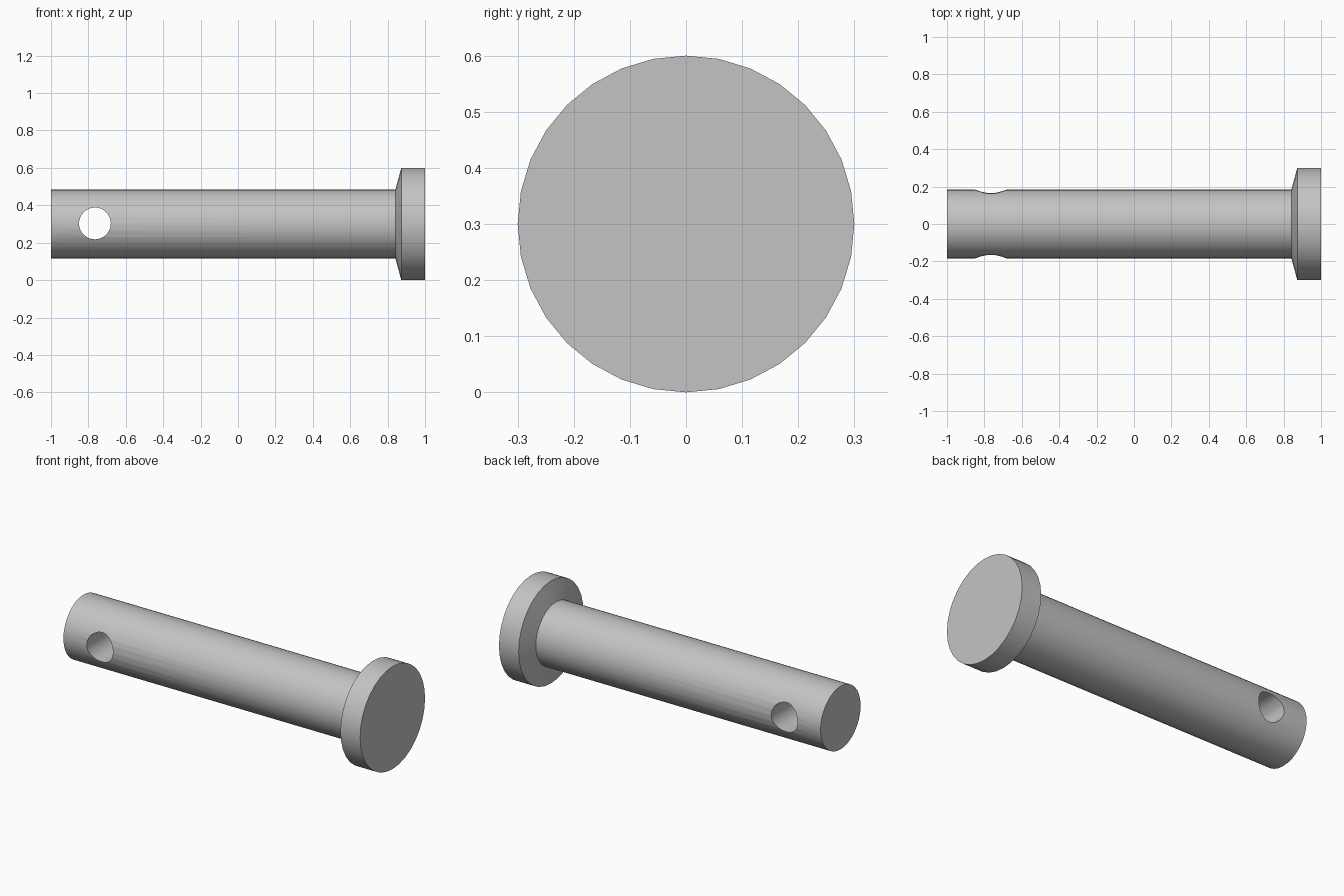
import bpy, bmesh, math
from mathutils import Matrix, Vector

default = bpy.data.objects.get("Cube")
if default:
    bpy.data.objects.remove(default, do_unlink=True)

SEGMENTS = 32
AXIS_Z = 0.3

# Plain grey metal
steel = bpy.data.materials.new("grey steel")
steel.use_nodes = True
GREY = (0.55, 0.55, 0.55, 1)
steel.diffuse_color = GREY
steel.node_tree.nodes["Principled BSDF"].inputs["Base Color"].default_value = GREY


def lathe(name, profile):
    """Revolve (x, radius) points about the pin axis and cap both ends."""
    bm = bmesh.new()
    rings = []
    for x, r in profile:
        ring = []
        for i in range(SEGMENTS):
            a = math.tau * i / SEGMENTS
            ring.append(bm.verts.new((x, r * math.cos(a), AXIS_Z + r * math.sin(a))))
        rings.append(ring)
    for a, b in zip(rings, rings[1:]):
        for i in range(SEGMENTS):
            j = (i + 1) % SEGMENTS
            bm.faces.new((a[i], a[j], b[j], b[i]))
    bm.faces.new(rings[0])
    bm.faces.new(rings[-1])
    bmesh.ops.recalc_face_normals(bm, faces=bm.faces)
    mesh = bpy.data.meshes.new(name)
    bm.to_mesh(mesh)
    bm.free()
    mesh.materials.append(steel)
    obj = bpy.data.objects.new(name, mesh)
    bpy.context.collection.objects.link(obj)
    return obj


# Shaft, bevelled underside and flat head in one turned body
pin = lathe("clevis_pin", [(-1, 0.185), (0.842, 0.185), (0.873, 0.3), (1, 0.3)])

# Cross hole near the free end
bpy.ops.mesh.primitive_cylinder_add(vertices=SEGMENTS, radius=0.085, depth=1,
                                    location=(-0.765, 0, 0.303),
                                    rotation=(math.pi / 2, 0, 0))
cutter = bpy.context.object
cutter.name = "hole_cutter"
cutter.hide_render = True
cutter.data.materials.append(steel)

hole = pin.modifiers.new("cross_hole", 'BOOLEAN')
hole.operation = 'DIFFERENCE'
hole.solver = 'EXACT'
hole.object = cutter

bpy.ops.object.select_all(action='DESELECT')
pin.select_set(True)
bpy.context.view_layer.objects.active = pin
bpy.ops.object.modifier_apply(modifier=hole.name)
bpy.data.objects.remove(cutter, do_unlink=True)
bpy.ops.object.shade_smooth_by_angle(angle=math.radians(30))
